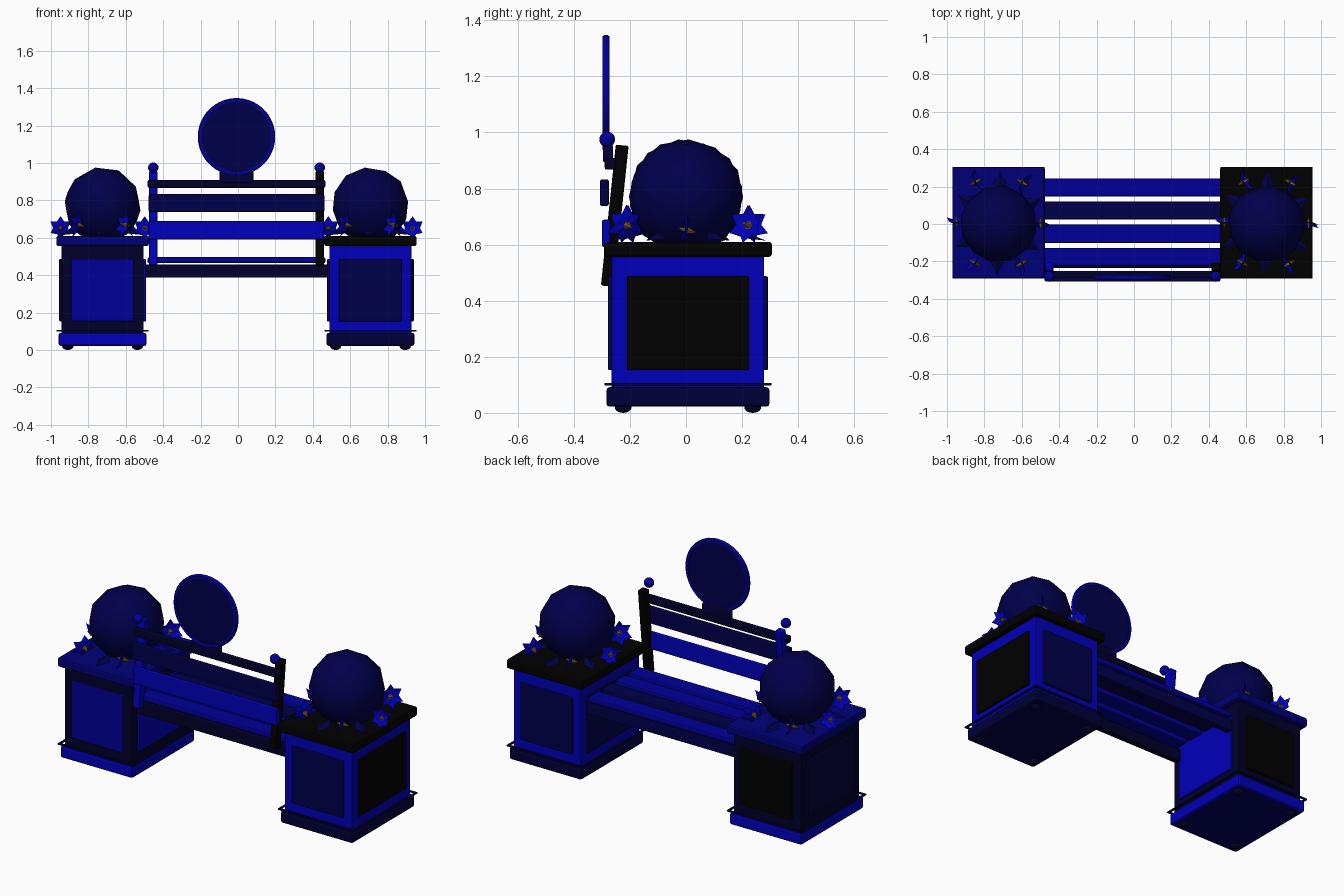
import bpy, bmesh, math
from mathutils import Vector, Matrix, Euler

if "Cube" in bpy.data.objects:
    bpy.data.objects.remove(bpy.data.objects["Cube"])

CX, CY = -0.008, 0.007


def mat(name, r, g, b):
    m = bpy.data.materials.new(name)
    m.diffuse_color = (r, g, b, 1)
    m.use_nodes = True
    m.node_tree.nodes["Principled BSDF"].inputs["Base Color"].default_value = m.diffuse_color
    return m


BLUE = mat("bright blue", 0.0, 0.0, 0.5)
SLAT = mat("slat blue", 0.0, 0.0, 0.32)
MID = mat("mid blue", 0.0, 0.0, 0.19)
DEEP = mat("deep blue", 0.0, 0.0, 0.12)
NAVY = mat("navy", 0.0, 0.0, 0.07)
INK = mat("ink navy", 0.0, 0.0, 0.042)
DARK = mat("dark navy", 0.0, 0.0, 0.024)
BLACK = mat("black", 0.0, 0.0, 0.0)
GOLD = mat("dull gold", 0.3, 0.19, 0.01)
BROWN = mat("orange brown", 0.18, 0.07, 0.01)


def finish(name, bm, mats, smooth=False):
    me = bpy.data.meshes.new(name)
    bm.to_mesh(me)
    bm.free()
    for m in mats:
        me.materials.append(m)
    ob = bpy.data.objects.new(name, me)
    bpy.context.collection.objects.link(ob)
    if smooth:
        for p in me.polygons:
            p.use_smooth = True
    return ob


def box(name, loc, size, m, bevel=0.006, rot_x=0.0, under=None):
    bm = bmesh.new()
    bmesh.ops.create_cube(bm, size=1)
    bmesh.ops.scale(bm, vec=size, verts=bm.verts)
    if bevel:
        bmesh.ops.bevel(bm, geom=bm.edges[:], offset=bevel, segments=2,
                        profile=0.5, affect='EDGES')
    if under:  # underside in its own colour
        bm.normal_update()
        for f in bm.faces:
            f.material_index = int(f.normal.z < -0.95)
    bm.transform(Matrix.Translation(loc) @ Matrix.Rotation(rot_x, 4, 'X'))
    return finish(name, bm, [m, under] if under else [m])


def ball(name, loc, r, m, flat=1.0, smooth=True):
    bm = bmesh.new()
    bmesh.ops.create_uvsphere(bm, u_segments=16, v_segments=10, radius=r)
    bm.transform(Matrix.Translation(loc) @ Matrix.Diagonal((1, 1, flat, 1)))
    return finish(name, bm, [m], smooth)


def flower(name, loc, angle, r, petal):
    """Open star flower with broad pointed petals, a gold heart and a brown calyx behind."""
    bm = bmesh.new()
    n = 6
    for i in range(n):
        a = 2 * math.pi * i / n
        pts = [(0, 0, 0), (0.55 * r, -0.33 * r, 0.16 * r), (r, 0, 0.35 * r),
               (0.55 * r, 0.33 * r, 0.16 * r), (0.5 * r, 0, 0.06 * r)]
        v = [bm.verts.new(Matrix.Rotation(a, 3, 'Z') @ Vector(p)) for p in pts]
        for q in ((0, 1, 4), (1, 2, 4), (2, 3, 4), (3, 0, 4)):
            bm.faces.new([v[k] for k in q])
    bmesh.ops.solidify(bm, geom=bm.faces[:], thickness=0.005)
    for idx, z, r1, r2 in ((1, 0.25, 0.16, 0.06), (2, -0.2, 0.05, 0.22)):
        old = set(bm.faces)
        bmesh.ops.create_cone(bm, cap_ends=True, segments=6, radius1=r1 * r, radius2=r2 * r,
                              depth=0.5 * r, matrix=Matrix.Translation((0, 0, z * r)))
        for f in bm.faces:
            if f not in old:
                f.material_index = idx
    face = Matrix.Rotation(angle, 4, 'Z') @ Matrix.Rotation(math.radians(75), 4, 'Y')
    bm.transform(Matrix.Translation(loc) @ face)
    return finish(name, bm, [petal, GOLD, BROWN])


def leaf(name, loc, angle, m):
    """Folded pointed leaf lying on the planter cap."""
    bm = bmesh.new()
    pts = [(-0.06, 0, 0.035), (0, -0.036, 0.016), (0.07, 0, 0.008), (0, 0.036, 0.016), (0, 0, 0.035)]
    v = [bm.verts.new(p) for p in pts]
    for q in ((0, 1, 4), (1, 2, 4), (2, 3, 4), (3, 0, 4)):
        bm.faces.new([v[k] for k in q])
    bmesh.ops.solidify(bm, geom=bm.faces[:], thickness=0.005)
    bm.transform(Matrix.Translation(loc) @ Matrix.Rotation(angle, 4, 'Z'))
    return finish(name, bm, [m])


def planter(side, sx, cap, frame, base, under, trim, front, back, outer, inner):
    x = CX + sx * 0.716
    box(side + "_planter_body", (x, CY, 0.32), (0.438, 0.544, 0.50), frame, 0.004)
    box(side + "_planter_cap", (x, CY, 0.583), (0.494, 0.598, 0.054), cap, 0.01)
    box(side + "_planter_base", (x, CY, 0.057), (0.47, 0.582, 0.07), base, 0.012, 0, under)
    # raised panels on the four sides
    for s, m, n in ((-1, front, "front"), (1, back, "back")):
        box(f"{side}_{n}_panel", (x, CY + s * 0.272, 0.32), (0.336, 0.028, 0.335), m)
    for s, m, n in ((sx, outer, "outer"), (-sx, inner, "inner")):
        box(f"{side}_{n}_panel", (x + s * 0.219, CY, 0.32), (0.026, 0.436, 0.335), m)
    # thin trim bars standing clear of the body, and bun feet
    for s in (-1, 1):
        box(side + "_trim_bar", (x, CY + s * 0.292, 0.102), (0.492, 0.012, 0.009), trim, 0.002)
        box(side + "_trim_bar", (x + s * 0.24, CY, 0.102), (0.012, 0.596, 0.009), trim, 0.002)
        for t in (-1, 1):
            ball(side + "_foot", (x + s * 0.186, CY + t * 0.231, 0.02), 0.03, DARK, 0.667)
    # clipped shrub: coarse ball, smooth shaded
    bm = bmesh.new()
    bmesh.ops.create_icosphere(bm, subdivisions=2, radius=0.208)
    turn = Euler((0.4, 0.25, 0.5 * sx)).to_matrix().to_4x4()
    bm.transform(Matrix.Translation((x, CY - 0.007, 0.771)) @ turn)
    finish(side + "_shrub_ball", bm, [NAVY], True)
    # ring of flowers set edge-on to the shrub, with leaves between them
    for i in range(6):
        a = math.radians(60 * i)
        edge = i % 3 == 0
        r = 0.225 if edge else 0.25
        flower(f"{side}_flower", (x + r * math.cos(a), CY + r * math.sin(a), 0.65 if edge else 0.668),
               a - math.pi / 2, 0.062 if edge else 0.07, BLUE)
        b = a + math.radians(28)
        leaf(f"{side}_leaf", (x + 0.19 * math.cos(b), CY + 0.21 * math.sin(b), 0.606), b, NAVY)


planter("left", -1, MID, DARK, BLUE, DEEP, INK, SLAT, BLACK, INK, BLUE)
planter("right", 1, BLACK, BLUE, INK, NAVY, INK, NAVY, NAVY, BLACK, NAVY)

# seat slats and the rails under them
for y, m in ((0.195, SLAT), (0.072, NAVY), (-0.052, SLAT), (-0.177, SLAT)):
    box("seat_slat", (CX, y, 0.48), (0.95, 0.097, 0.032), m, 0.008)
for y, m in ((-0.215, DARK), (0.215, NAVY)):
    box("seat_rail", (CX, y, 0.422), (0.98, 0.04, 0.07), m)

# backrest
box("lower_back_slat", (CX, -0.284, 0.64), (0.94, 0.032, 0.098), BLUE, 0.008)
box("middle_back_slat", (CX, -0.291, 0.785), (0.94, 0.032, 0.096), NAVY, 0.008)
box("top_back_rail", (CX, -0.27, 0.888), (0.95, 0.04, 0.042), DARK, 0.008)
for s, m in ((-1, BLUE), (1, BLACK)):
    box("back_post", (CX + s * 0.445, -0.254, 0.703), (0.044, 0.046, 0.505), m, 0.006, -0.105)
    ball("post_finial", (CX + s * 0.445, -0.281, 0.975), 0.028, SLAT)

# round sign: disc, rim and neck
bm = bmesh.new()
bmesh.ops.create_cone(bm, cap_ends=True, segments=40, radius1=0.195, radius2=0.195, depth=0.014,
                      matrix=Matrix.Translation((CX, -0.285, 1.14)) @ Matrix.Rotation(math.pi / 2, 4, 'X'))
finish("sign_disc", bm, [NAVY])

bm = bmesh.new()
prof = [(0.187, -0.011), (0.203, -0.012), (0.207, -0.006), (0.207, 0.006), (0.203, 0.012), (0.187, 0.011)]
vs = [bm.verts.new((r, y, 0)) for r, y in prof]
es = [bm.edges.new((vs[i], vs[(i + 1) % 6])) for i in range(6)]
bmesh.ops.spin(bm, geom=vs + es, cent=(0, 0, 0), axis=(0, 1, 0), angle=2 * math.pi,
               steps=40, use_merge=True)
bmesh.ops.recalc_face_normals(bm, faces=bm.faces[:])
bm.transform(Matrix.Translation((CX, -0.285, 1.14)))
finish("sign_rim", bm, [SLAT])

box("sign_neck", (CX, -0.278, 0.925), (0.18, 0.036, 0.065), INK, 0.008)
